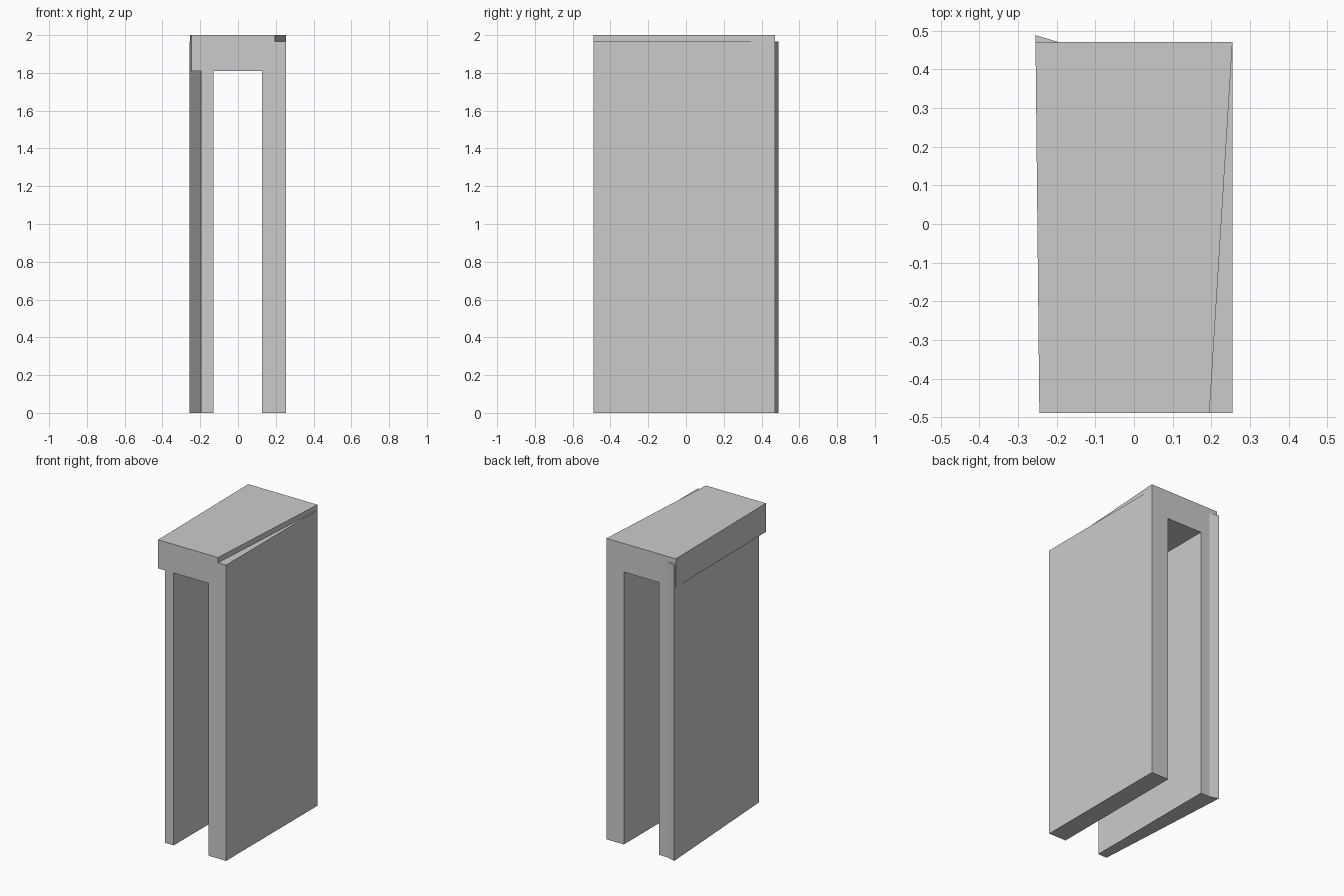
import bpy
import bmesh

if "Cube" in bpy.data.objects:
    bpy.data.objects.remove(bpy.data.objects["Cube"])

FRONT, BACK = -0.489, 0.471


def prism(name, outline, z0, z1):
    """Extrude a plan outline (counter-clockwise) from z0 up to z1."""
    bm = bmesh.new()
    face = bm.faces.new([bm.verts.new((x, y, z0)) for x, y in outline])
    top = bmesh.ops.extrude_face_region(bm, geom=[face], use_keep_orig=True)["geom"]
    bmesh.ops.translate(bm, vec=(0, 0, z1 - z0),
                        verts=[v for v in top if isinstance(v, bmesh.types.BMVert)])
    bmesh.ops.recalc_face_normals(bm, faces=bm.faces)
    mesh = bpy.data.meshes.new(name)
    bm.to_mesh(mesh)
    bm.free()
    obj = bpy.data.objects.new(name, mesh)
    bpy.context.collection.objects.link(obj)
    return obj


# top slab, tapering toward the front on both sides
slab = prism("doorway_frame", [(-0.245, FRONT), (0.1955, FRONT),
                               (0.255, BACK), (-0.255, BACK)], 1.81, 2.0)

# right wall: straight, leaving a thin step beside the slab
right_wall = prism("right_wall", [(0.127, FRONT), (0.255, FRONT),
                                  (0.255, BACK), (0.127, BACK)], 0, 1.965)

# left wall: skewed outer face with a pointed rear corner
left_wall = prism("left_wall", [(-0.1955, FRONT), (-0.13, FRONT), (-0.13, BACK),
                                (-0.1955, BACK), (-0.2555, 0.489)], 0, 1.965)

# join the walls and slab into one clean solid
bpy.context.view_layer.objects.active = slab
for wall in (right_wall, left_wall):
    mod = slab.modifiers.new("join_" + wall.name, "BOOLEAN")
    mod.operation = "UNION"
    mod.solver = "EXACT"
    mod.object = wall
    bpy.ops.object.modifier_apply(modifier=mod.name)
    bpy.data.objects.remove(wall)
